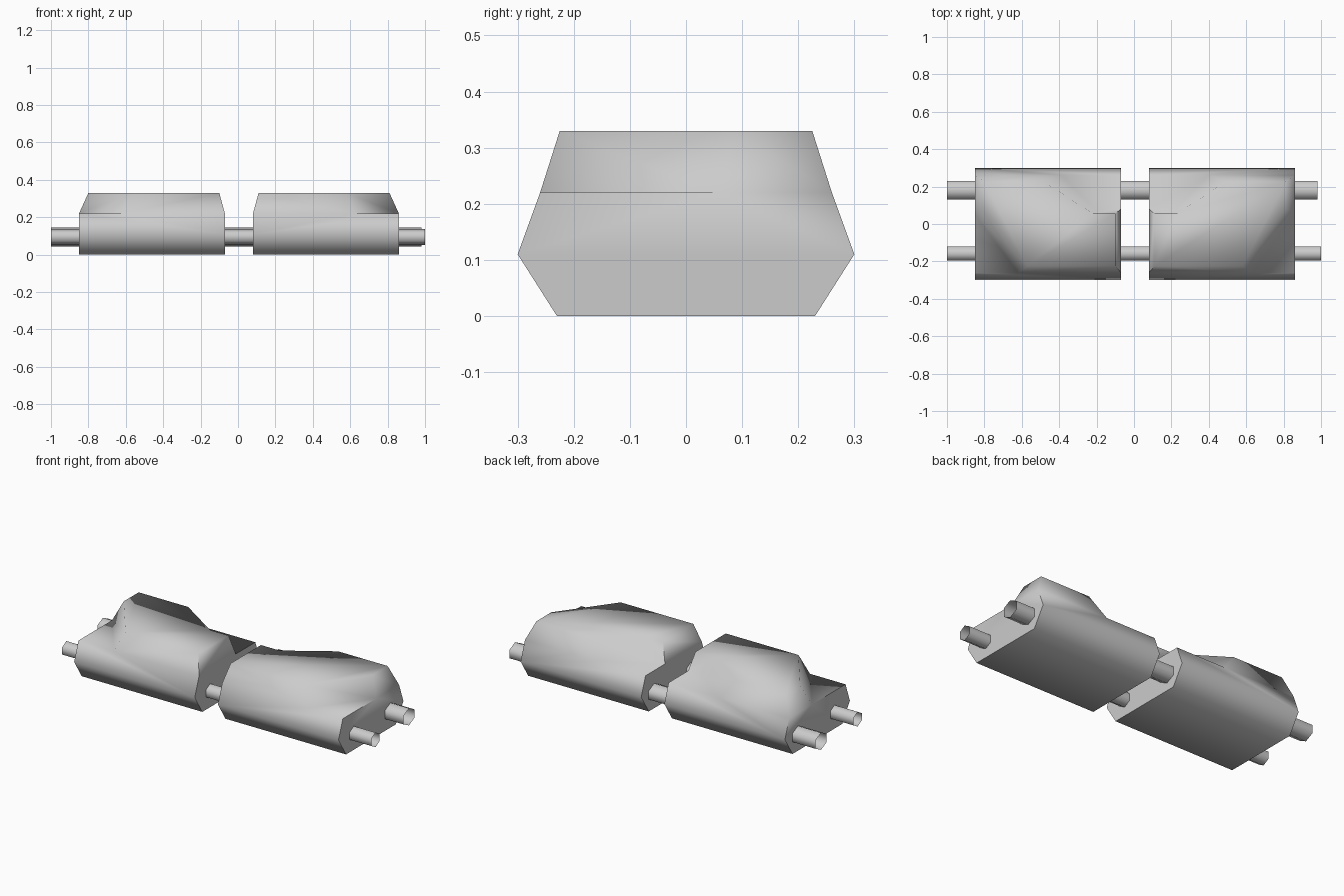
import bpy, bmesh, math

cube = bpy.data.objects.get("Cube")
if cube:
    bpy.data.objects.remove(cube, do_unlink=True)

# Single light grey material
GREY = (0.6, 0.6, 0.6, 1)
grey = bpy.data.materials.new("light grey")
grey.use_nodes = True
grey.diffuse_color = GREY
bsdf = next(n for n in grey.node_tree.nodes if n.type == 'BSDF_PRINCIPLED')
bsdf.inputs["Base Color"].default_value = GREY


def finish(bm, name, angle):
    bmesh.ops.recalc_face_normals(bm, faces=bm.faces)
    mesh = bpy.data.meshes.new(name)
    bm.to_mesh(mesh)
    bm.free()
    mesh.materials.append(grey)
    obj = bpy.data.objects.new(name, mesh)
    bpy.context.collection.objects.link(obj)
    bpy.ops.object.select_all(action='DESELECT')
    obj.select_set(True)
    bpy.context.view_layer.objects.active = obj
    bpy.ops.object.shade_smooth_by_angle(angle=math.radians(angle))
    return obj


OUT, IN = -0.85, -0.07     # block ends
CENTRE = 0.005             # mirror plane between the blocks
SHOULDER, TOP = 0.22, 0.33


def block(name, mirrored):
    bm = bmesh.new()

    def ring(points, z):
        return [bm.verts.new((2 * CENTRE - x if mirrored else x, y, z)) for x, y in points]

    def rect(half, z):
        return ring([(OUT, -half), (IN, -half), (IN, half), (OUT, half)], z)

    base = rect(0.23, 0)
    belt = rect(0.30, 0.11)
    corner = rect(0.26, SHOULDER)
    # Feet of the sloping walls that bound the two low corners
    f_out, f_front, f_in, f_bend, f_back = ring(
        [(OUT, 0.05), (-0.62, -0.26), (IN, 0.08), (-0.21, 0.08), (-0.39, 0.26)], SHOULDER)
    foot = [f_out, f_front, corner[1], f_in, f_bend, f_back, corner[3]]
    roof = ring([(-0.80, 0.087), (-0.57, -0.225), (-0.10, -0.225), (-0.10, 0.055),
                 (-0.22, 0.055), (-0.48, 0.225), (-0.80, 0.225)], TOP)

    # Underside, lower flanks and upper flanks
    bm.faces.new(base)
    for a, b, mid in ((0, 1, f_front), (2, 3, f_back)):
        bm.faces.new((base[a], base[b], belt[b], belt[a]))
        bm.faces.new((belt[a], belt[b], corner[b], mid, corner[a]))
    # End faces
    for a, b, mid in ((1, 2, f_in), (3, 0, f_out)):
        bm.faces.new((base[a], base[b], belt[b], corner[b], mid, corner[a], belt[a]))
    # Low corner floors
    bm.faces.new((corner[0], f_front, f_out))
    bm.faces.new((f_in, corner[2], f_back, f_bend))
    # Sloping walls and roof
    for i in range(len(foot)):
        j = (i + 1) % len(foot)
        bm.faces.new((foot[i], foot[j], roof[j], roof[i]))
    bm.faces.new(roof)
    return finish(bm, name, 85)


block("right_block", False)
block("left_block", True)


def rod(name, y, half_width, half_height, x0, x1):
    # Open six-sided tube along x
    bm = bmesh.new()
    rings = []
    for x in (x0, x1):
        loop = []
        for k in range(6):
            t = math.radians(60 * k)
            loop.append(bm.verts.new((x, y + half_width * math.sin(t) / math.sin(math.pi / 3),
                                      0.095 + half_height * math.cos(t))))
        rings.append(loop)
    for k in range(6):
        j = (k + 1) % 6
        bm.faces.new((rings[0][k], rings[0][j], rings[1][j], rings[1][k]))
    return finish(bm, name, 80)


rod("front_rod", -0.158, 0.038, 0.043, -1, 1)
rod("back_rod", 0.18, 0.05, 0.05, -1, 0.98)
